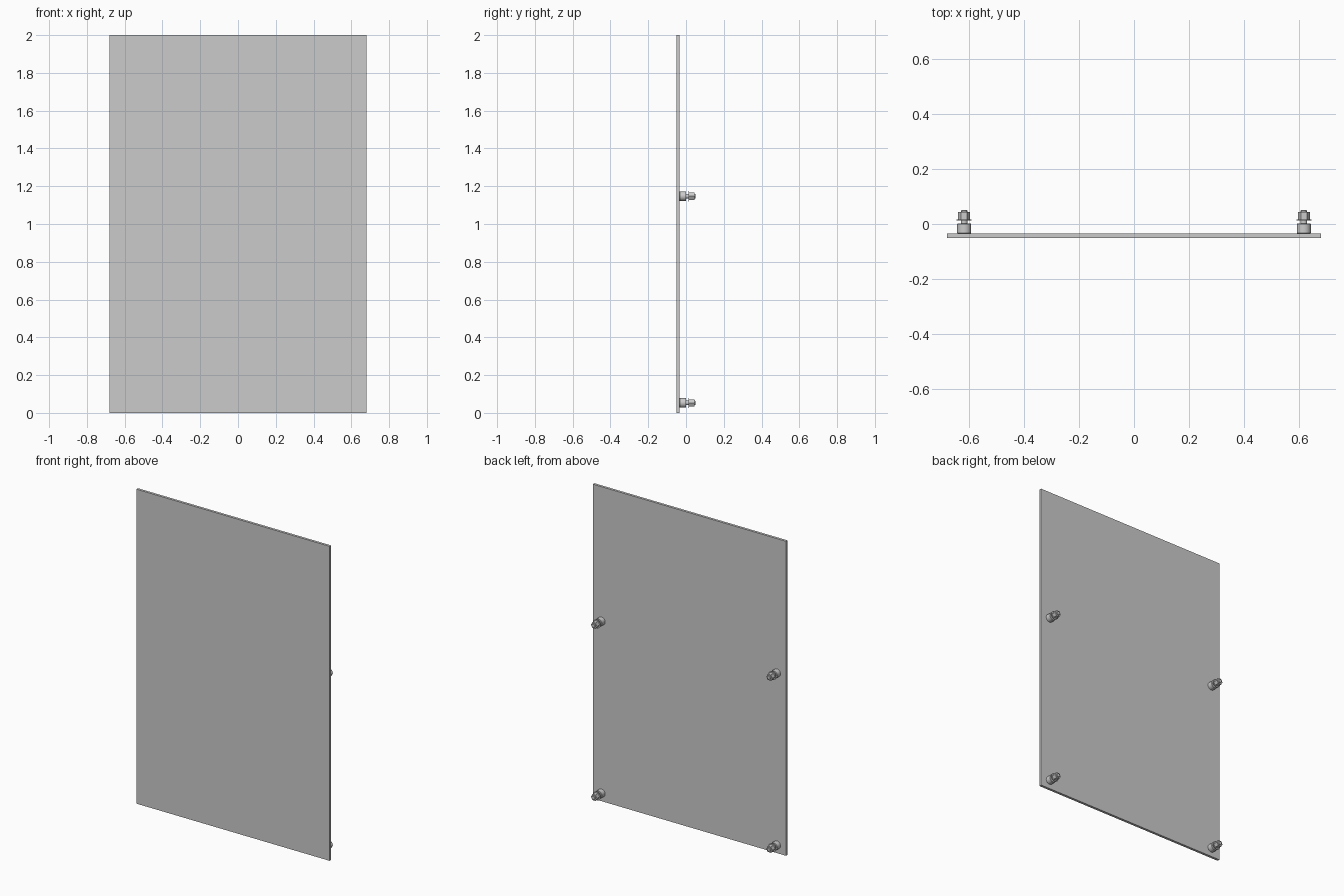
import bpy
from math import pi

if "Cube" in bpy.data.objects:
    bpy.data.objects.remove(bpy.data.objects["Cube"])


def cylinder(name, x, z, y0, y1, radius, sides=40, bevel=0.0):
    # Cylinder or prism lying along y
    bpy.ops.mesh.primitive_cylinder_add(
        vertices=sides, radius=radius, depth=y1 - y0,
        location=(x, (y0 + y1) / 2, z), rotation=(pi / 2, 0, pi if sides > 6 else 0))
    ob = bpy.context.object
    ob.name = name
    if bevel:
        mod = ob.modifiers.new("edge_bevel", 'BEVEL')
        mod.width = bevel
        mod.segments = 1
        mod.limit_method = 'ANGLE'
    if sides > 6:
        bpy.ops.object.shade_smooth_by_angle(angle=0.6)
    return ob


# Flat panel
bpy.ops.mesh.primitive_cube_add(size=1, location=(0, -0.042, 1))
panel = bpy.context.object
panel.name = "panel"
panel.scale = (1.36, 0.016, 2)
bpy.ops.object.transform_apply(location=False, rotation=False, scale=True)

# Four standoff fixings on the back
for side, x in (("left", -0.617), ("right", 0.617)):
    for level, z in (("lower", 0.053), ("upper", 1.147)):
        tag = f"{level}_{side}"
        cylinder(f"standoff_{tag}", x, z, -0.034, 0.001, 0.0255, bevel=0.0015)
        cylinder(f"threaded_rod_{tag}", x, z, -0.002, 0.05, 0.012, bevel=0.002)
        cylinder(f"washer_{tag}", x, z, 0.013, 0.0165, 0.027)
        # Hex nut, corners pointing sideways
        nut = cylinder(f"hex_nut_{tag}", x, z, 0.0165, 0.044, 0.0215, sides=6)
        nut.rotation_euler = (pi / 2, pi / 6, 0)
